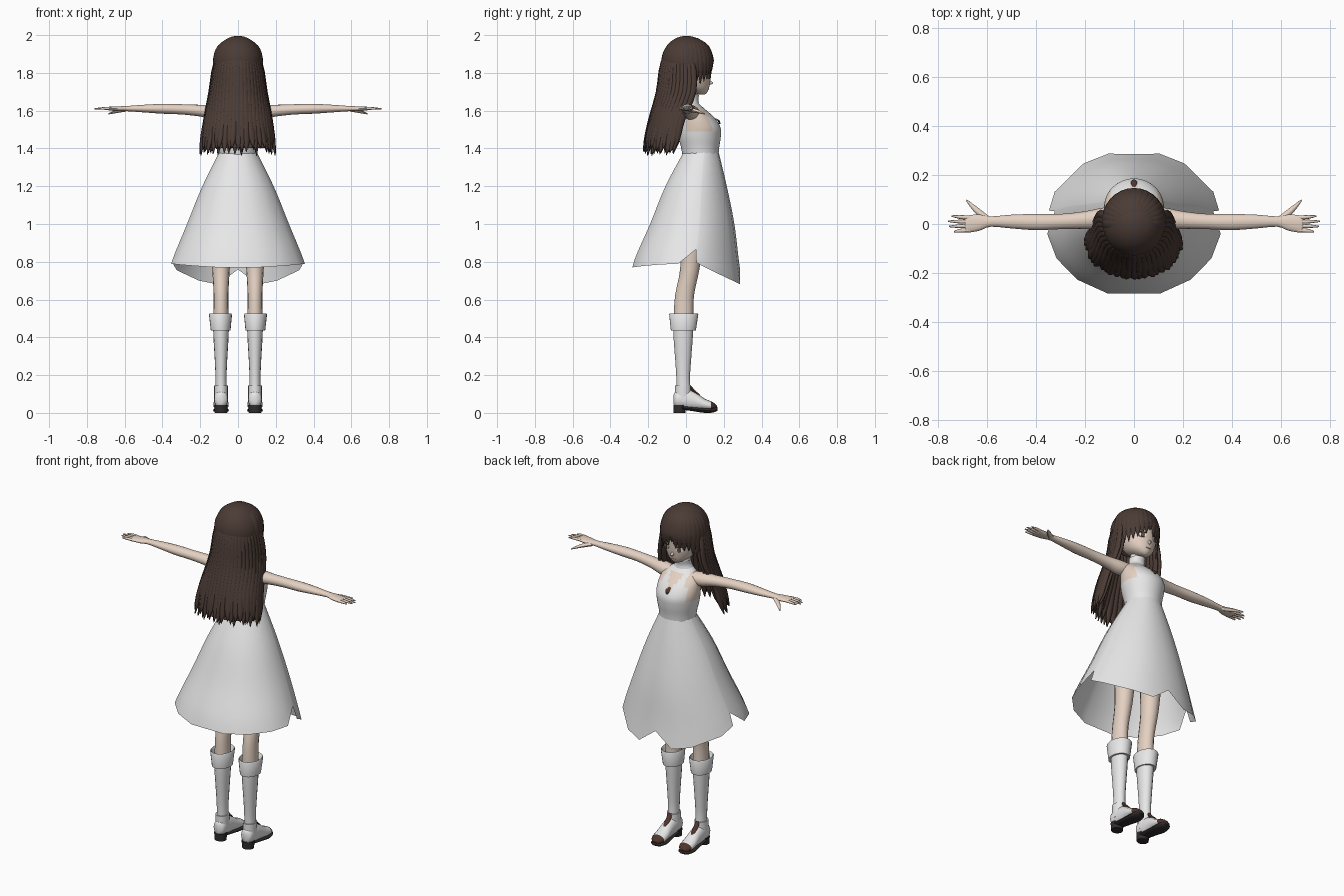
import bpy, bmesh, math, random
from mathutils import Vector

random.seed(4)
cube = bpy.data.objects.get("Cube")
if cube:
    bpy.data.objects.remove(cube)
X, Y, Z = Vector((1, 0, 0)), Vector((0, 1, 0)), Vector((0, 0, 1))


def material(name, rgb):
    m = bpy.data.materials.new(name)
    m.use_nodes = True
    m.diffuse_color = (*rgb, 1)
    m.node_tree.nodes["Principled BSDF"].inputs["Base Color"].default_value = (*rgb, 1)
    return m


SKIN = material("skin", (0.78, 0.64, 0.54))
WHITE = material("white cloth", (0.8, 0.8, 0.8))
HAIR = material("brown hair", (0.07, 0.044, 0.036))
SOLE = material("dark sole", (0.03, 0.025, 0.025))
LEATHER = material("brown leather", (0.08, 0.035, 0.025))
EYE = material("eye brown", (0.12, 0.07, 0.05))
LIP = material("lip pink", (0.6, 0.32, 0.28))


def finish(name, bm, mats, rule=None, angle=50):
    me = bpy.data.meshes.new(name)
    bmesh.ops.recalc_face_normals(bm, faces=bm.faces)
    for f in bm.faces:
        f.smooth = True
        if rule:
            f.material_index = rule(f.calc_center_median())
    bm.to_mesh(me)
    bm.free()
    me.set_sharp_from_angle(angle=math.radians(angle))
    for m in mats:
        me.materials.append(m)
    ob = bpy.data.objects.new(name, me)
    bpy.context.collection.objects.link(ob)
    return ob


def spline(pts, steps):
    """Catmull-Rom resampling of equally long tuples."""
    v = [Vector(p) for p in pts]
    v = [v[0]] + v + [v[-1]]
    out = []
    for a, b, c, d in zip(v, v[1:], v[2:], v[3:]):
        for k in range(steps):
            t = k / steps
            out.append(0.5 * (2 * b + (c - a) * t + (2 * a - 5 * b + 4 * c - d) * t * t
                              + (3 * b - a - 3 * c + d) * t ** 3))
    return out + [v[-1]]


def add_loft(bm, stations, u=X, v=Y, n=16, steps=3, caps=True):
    """Skin ellipses (x, y, z, radius along u, radius along v)."""
    rings = []
    for s in spline(stations, steps):
        c = Vector(s[:3])
        rings.append([bm.verts.new(c + u * max(s[3], 0.0005) * math.cos(2 * math.pi * i / n)
                                   + v * max(s[4], 0.0005) * math.sin(2 * math.pi * i / n))
                      for i in range(n)])
    for r, q in zip(rings, rings[1:]):
        for i in range(n):
            j = (i + 1) % n
            bm.faces.new((r[i], r[j], q[j], q[i]))
    if caps:
        bm.faces.new(rings[0])
        bm.faces.new(rings[-1])


def loft(name, stations, mats, rule=None, **kw):
    bm = bmesh.new()
    add_loft(bm, stations, **kw)
    return finish(name, bm, mats, rule)


# Torso: halter bodice with bare shoulders and a keyhole neckline
def bodice(c):
    x = abs(c.x)
    if c.z > 1.69 or (c.z > 1.49 and x > 0.098) or (1.57 < c.z < 1.63 and x > 0.066):
        return 1
    return int(c.y > 0.05 and 1.54 < c.z < 1.62 and x < (c.z - 1.525) * 0.45)


loft("torso", [(0, .078, 1.34, .098, .093), (0, .075, 1.4, .104, .1), (0, .072, 1.46, .116, .112),
               (0, .07, 1.51, .122, .113), (0, .058, 1.56, .12, .095), (0, .04, 1.6, .108, .07),
               (0, .025, 1.635, .065, .045), (0, .022, 1.655, .042, .038), (0, .027, 1.72, .036, .036)],
     [WHITE, SKIN], bodice, n=48, steps=5)
loft("collar", [(0, .022, 1.64, .055, .046), (0, .023, 1.66, .045, .042), (0, .026, 1.685, .044, .044)],
     [WHITE], n=24, caps=False)
loft("pendant", [(0, .15, 1.56, .004, .004), (0, .172, 1.548, .014, .006), (0, .178, 1.53, .004, .004)],
     [LEATHER], n=8)

# Skirt: flared panels with a notched hem, (angle from face side, hem height)
hem = [(0, .76), (16, .68), (33, .70), (62, .755), (78, .795), (80, .865), (97, .79),
       (118, .785), (140, .778), (163, .77)]
hem += [(360 - a, h) for a, h in reversed(hem[1:])]
# height, centre y, radius x, radius y
flare = [(1.38, .078, .1, .095), (1.2, .05, .19, .166), (1.0, .028, .272, .228),
         (.79, -.005, .357, .287), (.66, 0, .385, .302)]
flare = spline(flare, 8)


def skirt_point(a, z):
    for p, q in zip(flare, flare[1:]):
        if z >= q[0]:
            break
    s = p.lerp(q, (p[0] - z) / (p[0] - q[0]))
    return (s[2] * math.sin(a), s[1] + s[3] * math.cos(a), z)


bm = bmesh.new()
cols = [[bm.verts.new(skirt_point(math.radians(a), 1.38 + (h - 1.38) * k / 14)) for k in range(15)]
        for a, h in hem]
for c, d in zip(cols, cols[1:] + cols[:1]):
    for k in range(14):
        bm.faces.new((c[k], d[k], d[k + 1], c[k + 1]))
finish("skirt", bm, [WHITE])

# Head and face
loft("head", [(0, .088, 1.685, .008, .01), (0, .072, 1.697, .036, .04), (0, .048, 1.725, .07, .075),
              (0, .033, 1.78, .095, .098), (0, .02, 1.85, .106, .112), (0, .01, 1.92, .09, .1),
              (0, .01, 1.97, .04, .04)], [SKIN], n=32, steps=4)
loft("nose", [(0, .118, 1.765, .003, .004), (0, .126, 1.746, .009, .018), (0, .118, 1.735, .004, .004)],
     [SKIN], n=10)


def plate(name, pos, yaw, w, h, mat):
    """Thin oval plate facing +y, turned by yaw."""
    out = Vector((math.sin(yaw), math.cos(yaw), 0))
    p = Vector(pos)
    loft(name, [(*(p - out * .003), w, h), (*(p + out * .004), w, h)], [mat],
         u=Vector((out.y, -out.x, 0)), v=Z, n=20, steps=1)


plate("mouth", (0, .118, 1.716), 0, .014, .003, LIP)
for side, s in (("left", -1), ("right", 1)):
    plate(side + "_eye_white", (s * .042, .120, 1.782), s * .46, .021, .014, WHITE)
    plate(side + "_iris", (s * .042, .123, 1.782), s * .46, .011, .015, EYE)
    plate(side + "_lash", (s * .043, .122, 1.797), s * .46, .024, .003, HAIR)

# Hair cap, open over the face
bm = bmesh.new()
bmesh.ops.create_uvsphere(bm, u_segments=40, v_segments=24, radius=1)
for v in bm.verts:
    v.co = Vector((v.co.x * .128, v.co.y * .133 + .003, v.co.z * .136 + 1.86))
bmesh.ops.delete(bm, geom=[v for v in bm.verts if v.co.z < 1.76 or (v.co.y > .04 and v.co.z < 1.85)],
                 context='VERTS')
finish("hair_cap", bm, [HAIR])

# Long back hair: height, half width, side y, back y
fall = [(1.97, .06, .0, -.06), (1.86, .125, .015, -.13), (1.70, .152, .015, -.155),
        (1.55, .178, -.045, -.195), (1.37, .203, -.085, -.232)]


def fall_path(a, inset=0.0):
    return [Vector(((w - inset) * math.sin(a), ys + (yb + inset - ys) * math.cos(a), z))
            for z, w, ys, yb in fall]


bm = bmesh.new()
for layer, count in ((0, 27), (1, 20)):
    for i in range(count):
        a = math.radians(-97 + 194 * i / (count - 1))
        path = fall_path(a, .006 + layer * .022)
        path[-1].z += random.uniform(-.01, .035)
        path[-1].x += random.uniform(-.008, .008)
        near_tip = path[3].lerp(path[4], .6)
        wid = [.008, .017, .02, .023, .02, .001]
        add_loft(bm, [(*p, w, w * .45 + .002) for p, w in zip(path[:4] + [near_tip, path[4]], wid)],
                 u=Vector((math.cos(a), math.sin(a), 0)), v=Vector((math.sin(a), -math.cos(a), 0)), n=8)
finish("back_hair_strands", bm, [HAIR], angle=80)

bm = bmesh.new()
grid = []
for i in range(33):
    path = spline(fall_path(math.radians(-95 + 190 * i / 32), .012), 4)
    grid.append([bm.verts.new(p) for p in path[:-1]])
for c, d in zip(grid, grid[1:]):
    for k in range(len(c) - 1):
        bm.faces.new((c[k], d[k], d[k + 1], c[k + 1]))
finish("back_hair_sheet", bm, [HAIR])

# Fringe and locks framing the face
bm = bmesh.new()
for i in range(17):
    f = -1 + i / 8
    a = f * math.radians(92)
    tip = 1.805 - .115 * abs(f) ** 1.6 + random.uniform(-.015, .015)
    out = Vector((math.sin(a), math.cos(a), 0))
    at = lambda r, z: Vector((out.x * r * .95, out.y * r + .008, z))
    path = [at(.05, 1.985), at(.105, 1.945), at(.13, 1.88), at(.13, (1.88 + tip) / 2), at(.124, tip)]
    wid = [.008, .018, .022, .018, .001]
    add_loft(bm, [(*p, w, w * .3 + .001) for p, w in zip(path, wid)],
             u=Vector((out.y, -out.x, 0)), v=out, n=8)
finish("fringe", bm, [HAIR], angle=80)

for side, s in (("left", -1), ("right", 1)):
    # Arm, hand and fingers
    loft(side + "_arm", [(s * x, y, z, a, b) for x, y, z, a, b in
                         [(.07, .03, 1.59, .04, .036), (.13, .022, 1.592, .044, .039),
                          (.2, .016, 1.6, .036, .031), (.3, .01, 1.607, .031, .027),
                          (.4, .008, 1.61, .033, .026), (.5, .01, 1.611, .028, .02),
                          (.585, .01, 1.611, .021, .014), (.63, .006, 1.61, .033, .013),
                          (.68, .0, 1.611, .035, .01), (.69, .0, 1.611, .028, .007)]],
         [SKIN], u=Y, v=Z)
    bm = bmesh.new()
    for y, tip in ((.026, .745), (.009, .76), (-.008, .755), (-.025, .735)):
        add_loft(bm, [(s * .67, y, 1.611, .008, .008), (s * .71, y * 1.1, 1.612, .008, .007),
                      (s * tip, y * 1.25, 1.61, .003, .003)], u=Y, v=Z, n=8)
    add_loft(bm, [(s * .6, .02, 1.606, .014, .012), (s * .645, .058, 1.597, .012, .01),
                  (s * .685, .098, 1.583, .003, .003)], u=Vector((-s * .7, .7, 0)), v=Z, n=8)
    finish(side + "_fingers", bm, [SKIN])

    # Leg and tall boot
    x = s * .09
    loft(side + "_leg", [(x, .04, 1.05, .06, .07), (x, .03, .9, .054, .06), (x, .02, .76, .046, .051),
                         (x, -.008, .62, .039, .05), (x, -.013, .5, .041, .052)], [SKIN])
    loft(side + "_boot_shaft", [(x, -.013, .5, .043, .055), (x, -.015, .4, .04, .051),
                                (x, -.015, .28, .033, .042), (x, -.015, .18, .029, .036),
                                (x, -.012, .09, .032, .04)], [WHITE])
    loft(side + "_boot_cuff", [(x, -.012, .49, .044, .056), (x * 1.03, -.012, .526, .057, .074),
                               (x * 1.03, -.012, .52, .061, .077), (x * 1.02, -.014, .435, .052, .066),
                               (x, -.015, .437, .04, .05)], [WHITE], n=24, steps=1)
    loft(side + "_ankle_band", [(x, -.016, .06, .036, .044), (x, -.016, .145, .036, .042),
                                (x, -.016, .145, .028, .034)], [WHITE], steps=1)

    # Shoe with toe cap, instep opening, sole and heel
    loft(side + "_shoe", [(x, -.066, .07, .012, .025), (x, -.05, .072, .034, .045),
                          (x, .0, .072, .036, .055), (x, .05, .062, .037, .046),
                          (x, .1, .045, .041, .03), (x, .14, .036, .037, .022),
                          (x, .163, .03, .014, .01)],
         [WHITE, LEATHER], lambda c: int(c.y > .135), u=X, v=Z, steps=4)
    loft(side + "_instep", [(x, .016, .148, .012, .008), (x, .036, .12, .015, .012),
                            (x, .06, .1, .012, .01), (x, .075, .085, .004, .006)], [LEATHER], n=10)
    loft(side + "_sole", [(x, -.03, .03, .033, .012), (x, .03, .022, .036, .012),
                          (x, .1, .014, .042, .014), (x, .145, .016, .037, .014),
                          (x, .168, .022, .018, .01)], [SOLE], u=X, v=Z)
    loft(side + "_heel", [(x, -.035, 0, .033, .031), (x, -.033, .042, .036, .034)],
         [SOLE], n=20, steps=1)
